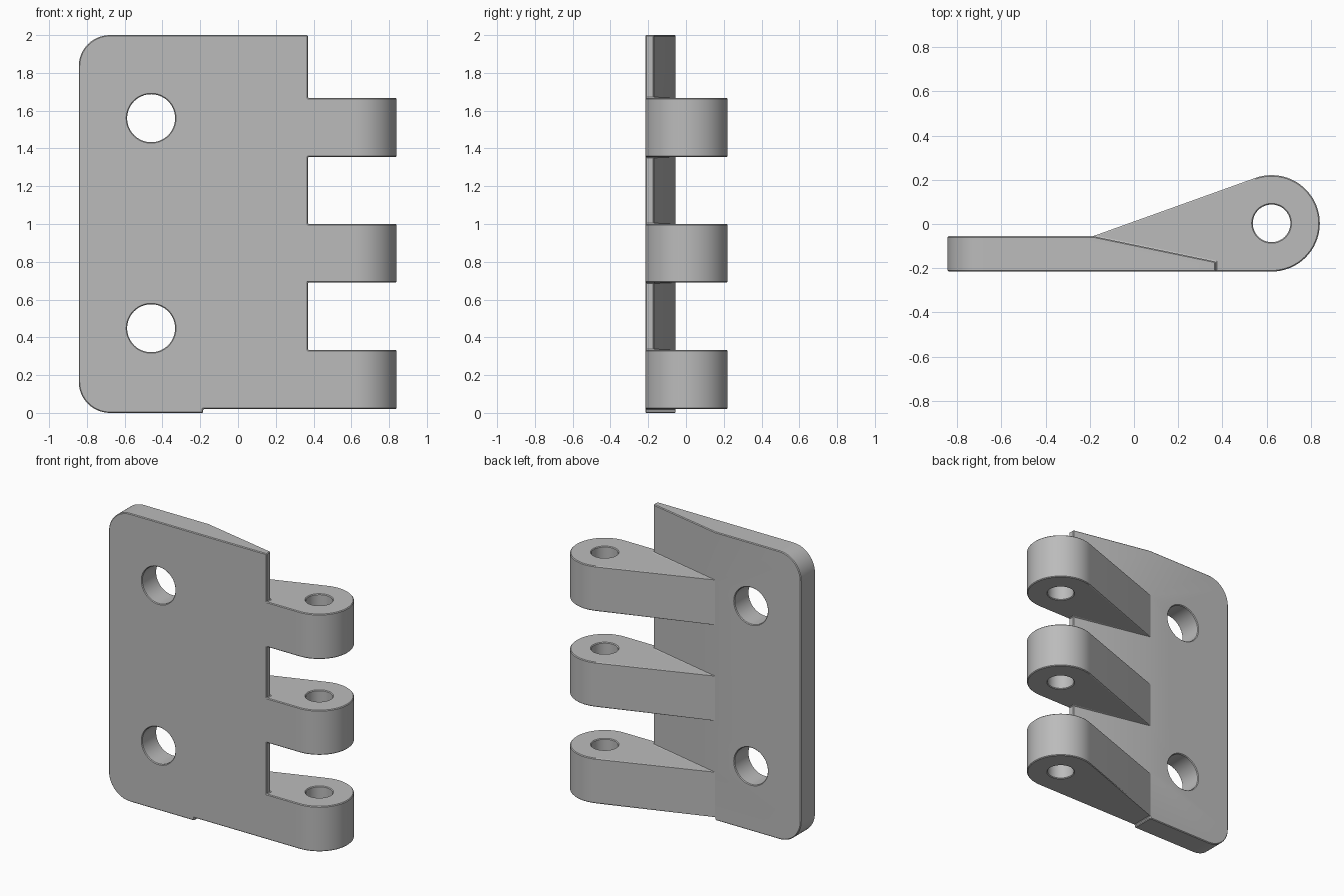
import bpy, bmesh
from math import radians, sin, cos, asin, atan2, hypot, pi
from mathutils import Matrix

cube = bpy.data.objects.get("Cube")
if cube:
    bpy.data.objects.remove(cube, do_unlink=True)

grey = bpy.data.materials.new("plain_grey")
grey.use_nodes = True
grey.diffuse_color = (0.5, 0.5, 0.5, 1)
grey.node_tree.nodes["Principled BSDF"].inputs["Base Color"].default_value = (0.5, 0.5, 0.5, 1)

FRONT, BACK, FOLD = -0.215, -0.055, -0.185      # leaf faces and start of the taper
LEFT, EDGE = -0.843, 0.37                       # leaf ends in x
PIN_X, PIN_Y, KNUCKLE_R = 0.622, 0.003, 0.218
KNUCKLES = [(0.02, 0.333), (0.69, 1.0), (1.355, 1.667)]


def finish(name, bm):
    bmesh.ops.recalc_face_normals(bm, faces=bm.faces)
    mesh = bpy.data.meshes.new(name)
    bm.to_mesh(mesh)
    bm.free()
    mesh.materials.append(grey)
    obj = bpy.data.objects.new(name, mesh)
    bpy.context.collection.objects.link(obj)
    return obj


def prism(points, z0, z1):
    """Extrude a plan outline from z0 to z1."""
    bm = bmesh.new()
    face = bm.faces.new([bm.verts.new((x, y, z0)) for x, y in points])
    top = bmesh.ops.extrude_face_region(bm, geom=[face])["geom"]
    bmesh.ops.translate(bm, vec=(0, 0, z1 - z0),
                        verts=[g for g in top if isinstance(g, bmesh.types.BMVert)])
    return bm


def cylinder(name, radius, depth, place):
    bm = bmesh.new()
    bmesh.ops.create_cone(bm, cap_ends=True, segments=64, radius1=radius,
                          radius2=radius, depth=depth, matrix=place)
    return finish(name, bm)


def apply_modifier(obj, kind, **settings):
    mod = obj.modifiers.new(kind.lower(), kind)
    for key, value in settings.items():
        setattr(mod, key, value)
    bpy.context.view_layer.objects.active = obj
    bpy.ops.object.modifier_apply(modifier=mod.name)


def combine(obj, other, operation):
    apply_modifier(obj, "BOOLEAN", object=other, operation=operation, solver="EXACT")
    bpy.data.objects.remove(other, do_unlink=True)


# Leaf: flat plate that tapers towards the knuckles, with two rounded corners
bm = prism([(LEFT, FRONT), (EDGE, FRONT), (EDGE, -0.17), (FOLD, BACK), (LEFT, BACK)], 0, 2)
corners = [e for e in bm.edges if all(v.co.x < LEFT + 0.01 for v in e.verts)
           and abs(e.verts[0].co.z - e.verts[1].co.z) < 0.01]
bmesh.ops.bevel(bm, geom=corners, offset=0.165, segments=14, profile=0.5, affect="EDGES")
hinge = finish("hinge_leaf", bm)

# Small step along the bottom edge
step = prism([(FOLD, -1), (1, -1), (1, 1), (FOLD, 1)], -0.5, KNUCKLES[0][0])
combine(hinge, finish("step_cutter", step), "DIFFERENCE")

# Knuckles: a round barrel with a straight tangent arm back to the fold
dx, dy = PIN_X - FOLD, PIN_Y - BACK
end = atan2(dy, dx) + asin(KNUCKLE_R / hypot(dx, dy)) + pi / 2
arc = [-pi / 2 + (end + pi / 2) * i / 36 for i in range(37)]
outline = [(FOLD, BACK), (FOLD, FRONT)]
outline += [(PIN_X + KNUCKLE_R * cos(a), PIN_Y + KNUCKLE_R * sin(a)) for a in arc]
for z0, z1 in KNUCKLES:
    combine(hinge, finish("knuckle", prism(outline, z0, z1)), "UNION")

# Pin hole through all knuckles and two screw holes through the leaf
pin = Matrix.Translation((PIN_X, PIN_Y, 1))
combine(hinge, cylinder("pin_cutter", 0.085, 4, pin), "DIFFERENCE")
for z in (0.448, 1.56):
    place = Matrix.Translation((-0.46, -0.13, z)) @ Matrix.Rotation(pi / 2, 4, "X")
    combine(hinge, cylinder("screw_cutter", 0.127, 1, place), "DIFFERENCE")

# Fine softened edges
apply_modifier(hinge, "WELD", merge_threshold=0.0005)
apply_modifier(hinge, "BEVEL", width=0.005, segments=1, limit_method="ANGLE",
               angle_limit=radians(50))
bpy.ops.object.select_all(action="DESELECT")
hinge.select_set(True)
bpy.context.view_layer.objects.active = hinge
bpy.ops.object.shade_smooth_by_angle(angle=radians(15))
